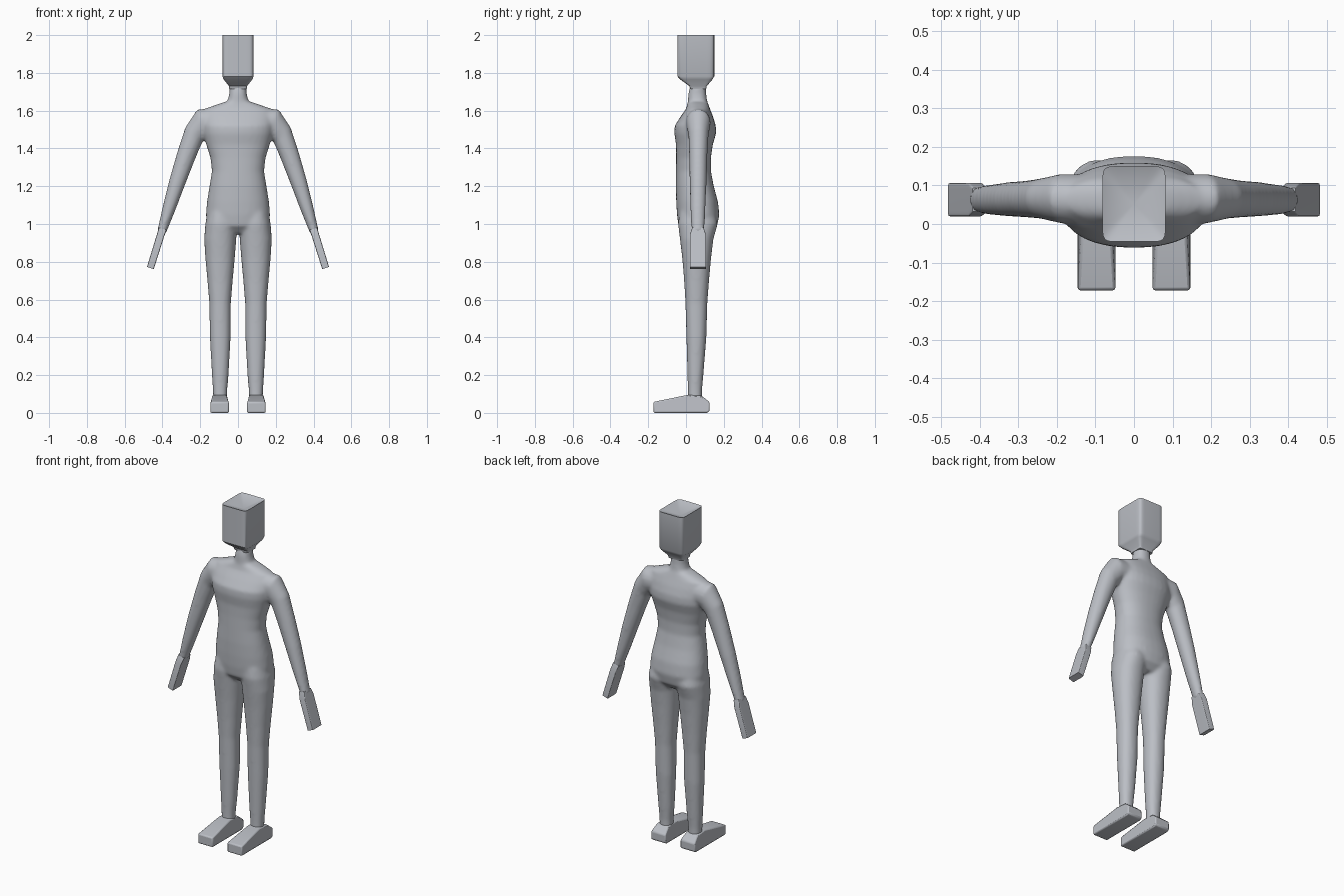
import bpy, bmesh
from math import cos, sin, tau, radians, copysign

cube = bpy.data.objects.get("Cube")
if cube:
    bpy.data.objects.remove(cube)

grey = bpy.data.materials.new("plain grey")
grey.use_nodes = True
COLOUR = (0.5, 0.52, 0.56, 1)
grey.diffuse_color = COLOUR
grey.node_tree.nodes["Principled BSDF"].inputs["Base Color"].default_value = COLOUR


def loft(bm, rings, power=2.0, sides=32, side=1, dip=0.0):
    """Skin closed rings (x, y, z, half width, half depth, tilt); dip sinks the last cap."""
    def rounded(v):
        return copysign(abs(v) ** (2 / power), v)
    loops = []
    for x, y, z, a, b, tilt in rings:
        t = radians(tilt)
        loop = []
        for i in range(sides):
            w = tau * (i + 0.5) / sides
            u, v = a * rounded(cos(w)), b * rounded(sin(w))
            loop.append(bm.verts.new((side * (x + u * cos(t)), y + v, z + u * sin(t))))
        loops.append(loop)
    for low, high in zip(loops, loops[1:]):
        for i in range(sides):
            j = (i + 1) % sides
            bm.faces.new((low[i], low[j], high[j], high[i]))
    bm.faces.new(loops[0])
    if dip:
        x, y, z = rings[-1][:3]
        centre = bm.verts.new((x, y, z - dip))
        for i in range(sides):
            bm.faces.new((loops[-1][i], loops[-1][(i + 1) % sides], centre))
    else:
        bm.faces.new(loops[-1])


def upright(rows):
    """Rows of (z, x centre, half width, front y, back y) to level rings."""
    return [(x, (f + k) / 2, z, a, (k - f) / 2, 0) for z, x, a, f, k in rows]


def finish(name, bm, angle=35):
    bmesh.ops.recalc_face_normals(bm, faces=bm.faces)
    mesh = bpy.data.meshes.new(name)
    bm.to_mesh(mesh)
    bm.free()
    mesh.materials.append(grey)
    obj = bpy.data.objects.new(name, mesh)
    bpy.context.collection.objects.link(obj)
    bpy.ops.object.select_all(action="DESELECT")
    bpy.context.view_layer.objects.active = obj
    obj.select_set(True)
    bpy.ops.object.shade_smooth_by_angle(angle=radians(angle))
    return obj


# Body: torso, neck, arms and legs fused into one smooth skin
torso = upright([
    (0.95, 0, 0.12, 0.0, 0.13), (0.99, 0, 0.165, -0.04, 0.165),
    (1.05, 0, 0.17, -0.048, 0.177), (1.12, 0, 0.164, -0.052, 0.169),
    (1.2, 0, 0.151, -0.054, 0.147), (1.28, 0, 0.138, -0.053, 0.132),
    (1.35, 0, 0.146, -0.052, 0.132), (1.42, 0, 0.168, -0.053, 0.142),
    (1.48, 0, 0.186, -0.062, 0.16), (1.52, 0, 0.19, -0.06, 0.158),
    (1.57, 0, 0.19, -0.028, 0.143), (1.61, 0, 0.175, 0.0, 0.127),
    (1.637, 0, 0.1, 0.008, 0.117), (1.65, 0, 0.056, 0.01, 0.112),
    (1.69, 0, 0.046, 0.012, 0.107), (1.74, 0, 0.044, 0.025, 0.105)])
leg = upright([
    (0.06, 0.095, 0.036, 0.01, 0.085), (0.12, 0.095, 0.038, 0.01, 0.085),
    (0.2, 0.094, 0.044, 0.008, 0.092), (0.4, 0.094, 0.055, 0.002, 0.108),
    (0.58, 0.095, 0.057, -0.003, 0.113), (0.7, 0.095, 0.067, -0.01, 0.122),
    (0.82, 0.095, 0.078, -0.02, 0.133), (0.92, 0.094, 0.085, -0.032, 0.145),
    (1.0, 0.09, 0.083, -0.042, 0.168), (1.06, 0.085, 0.075, -0.035, 0.155)])
arm = [
    (0.1, 0.06, 1.54, 0.075, 0.068, 85), (0.19, 0.066, 1.535, 0.076, 0.064, 70),
    (0.235, 0.066, 1.47, 0.06, 0.053, 42), (0.275, 0.065, 1.36, 0.051, 0.048, 22),
    (0.322, 0.064, 1.22, 0.044, 0.045, 18), (0.366, 0.063, 1.08, 0.035, 0.04, 18),
    (0.405, 0.063, 0.955, 0.024, 0.034, 18)]

bm = bmesh.new()
loft(bm, torso, power=2.3)
for side in (1, -1):
    loft(bm, leg, power=2.2, side=side)
    loft(bm, arm, side=side)
body = finish("body", bm)
remesh = body.modifiers.new("fuse", "REMESH")
remesh.mode = "VOXEL"
remesh.voxel_size = 0.009
remesh.use_smooth_shade = True
smooth = body.modifiers.new("soften", "SMOOTH")
smooth.factor = 0.5
smooth.iterations = 8

# Head: rounded box tapering to the neck, with a sunken top
bm = bmesh.new()
loft(bm, upright([
    (1.715, 0, 0.046, 0.022, 0.107), (1.73, 0, 0.048, 0.018, 0.11),
    (1.765, 0, 0.076, -0.03, 0.14), (1.782, 0, 0.082, -0.046, 0.15),
    (2.0, 0, 0.082, -0.046, 0.15)]), power=9, dip=0.04)
finish("head", bm)

for side, label in ((1, "left"), (-1, "right")):
    # Hand: flat paddle continuing the forearm
    bm = bmesh.new()
    loft(bm, [(0.399, 0.063, 0.975, 0.021, 0.031, 18),
              (0.411, 0.063, 0.937, 0.02, 0.043, 18),
              (0.464, 0.063, 0.767, 0.019, 0.043, 18)], power=12, side=side)
    finish(label + "_hand", bm)

    # Foot: side profile extruded across, with bevelled edges
    bm = bmesh.new()
    profile = [(-0.172, 0), (-0.172, 0.058), (0.012, 0.096), (0.085, 0.09),
               (0.125, 0.056), (0.125, 0.008), (0.11, 0)]
    sole = bm.faces.new([bm.verts.new((side * 0.048, y, z)) for y, z in profile])
    wall = bmesh.ops.extrude_face_region(bm, geom=[sole])["geom"]
    for v in wall:
        if isinstance(v, bmesh.types.BMVert):
            v.co.x = side * 0.146
    # Draw the ankle edges inward
    for v in bm.verts:
        if v.co.z > 0.08:
            v.co.x = side * (0.097 + (abs(v.co.x) - 0.097) * 0.76)
    foot = finish(label + "_foot", bm)
    bevel = foot.modifiers.new("round", "BEVEL")
    bevel.width = 0.007
    bevel.segments = 2
